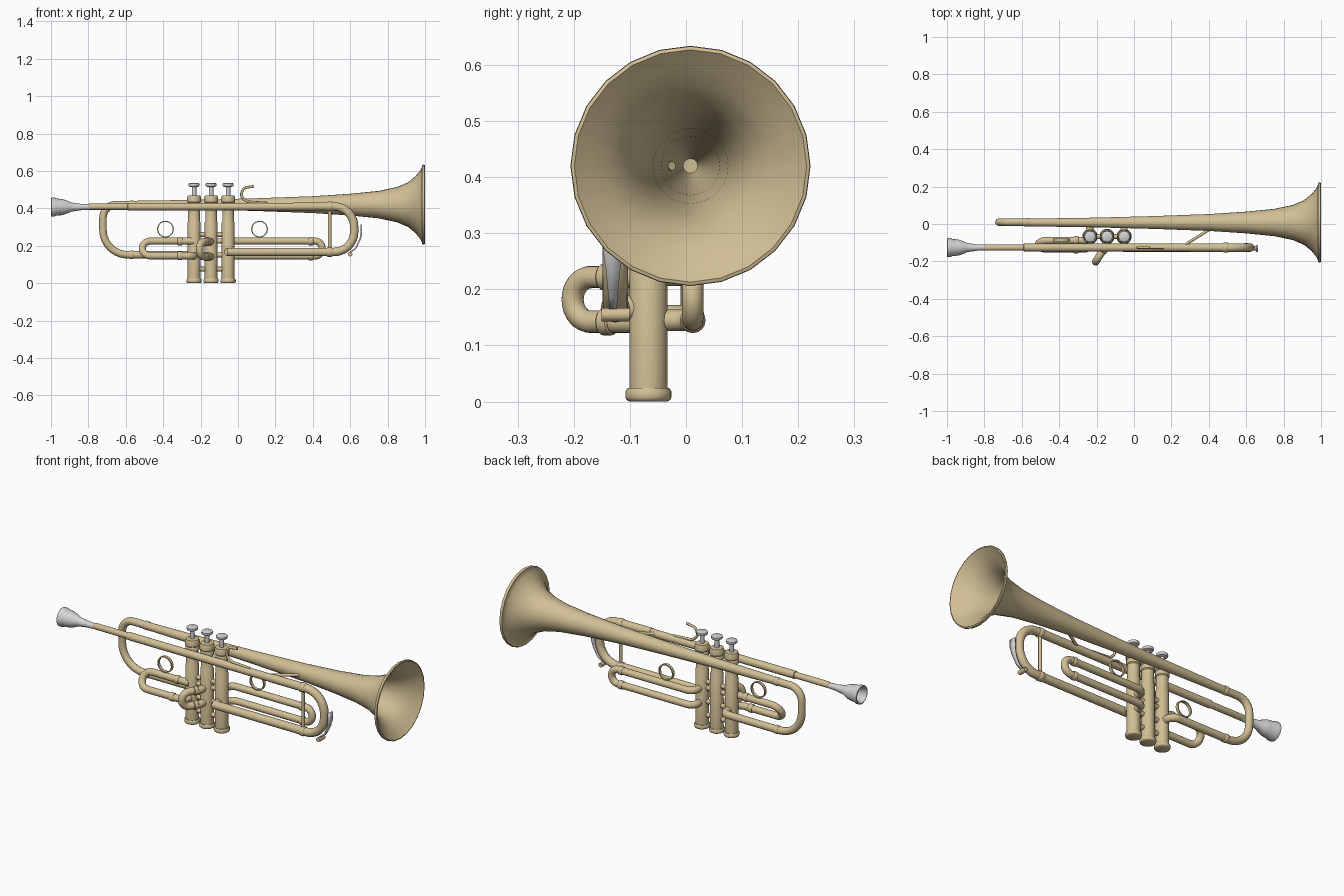
import bpy, math
from mathutils import Vector as V

if "Cube" in bpy.data.objects:
    bpy.data.objects.remove(bpy.data.objects["Cube"])


def material(name, rgb):
    m = bpy.data.materials.new(name)
    m.diffuse_color = (*rgb, 1)
    m.use_nodes = True
    m.node_tree.nodes["Principled BSDF"].inputs["Base Color"].default_value = m.diffuse_color
    return m


BRASS = material("brass", (0.64, 0.52, 0.30))
SILVER = material("silver", (0.66, 0.66, 0.67))


def add_mesh(name, verts, faces, mat):
    me = bpy.data.meshes.new(name)
    me.from_pydata(verts, [], faces)
    me.materials.append(mat)
    ob = bpy.data.objects.new(name, me)
    bpy.context.collection.objects.link(ob)
    return ob


def loft(name, pts, radii, mat=BRASS, sides=16, axis=None, caps=True):
    """Round section carried along points; a fixed axis turns it into a lathe."""
    pts = [V(p) for p in pts]
    n = len(pts)
    u, verts, faces = None, [], []
    for i, p in enumerate(pts):
        t = V(axis) if axis else (pts[min(i + 1, n - 1)] - pts[max(i - 1, 0)])
        t = t.normalized()
        if u is None:
            u = V((0, 0, 1)) if abs(t.z) < 0.9 else V((1, 0, 0))
        u = (u - t * u.dot(t)).normalized()
        w = t.cross(u)
        for k in range(sides):
            a = 2 * math.pi * k / sides
            verts.append(p + (u * math.cos(a) + w * math.sin(a)) * radii[i])
    for i in range(n - 1):
        for k in range(sides):
            a, b = i * sides + k, i * sides + (k + 1) % sides
            faces.append((a, b, b + sides, a + sides))
    if caps:
        faces.append(tuple(reversed(range(sides))))
        faces.append(tuple(range((n - 1) * sides, n * sides)))
    return add_mesh(name, verts, faces, mat)


def lathe(name, origin, axis, profile, mat=BRASS, sides=20, caps=True):
    o, d = V(origin), V(axis)
    return loft(name, [o + d * s for s, r in profile], [r for s, r in profile],
                mat, sides, axis, caps)


def tube(name, corners, r, bend=0.04, mat=BRASS, sides=16, steps=8):
    """Tube through corner points with rounded bends."""
    c = [V(p) for p in corners]
    pts = [c[0]]
    for a, p, b in zip(c, c[1:], c[2:]):
        d1, d2 = a - p, b - p
        half = d1.angle(d2) / 2
        t = min(bend / math.tan(half), 0.495 * d1.length, 0.495 * d2.length)
        rad = t * math.tan(half)
        d1.normalize()
        d2.normalize()
        cen = p + (d1 + d2).normalized() * rad / math.sin(half)
        v1, v2 = (p + d1 * t - cen).normalized(), (p + d2 * t - cen).normalized()
        pts += [cen + v1.slerp(v2, i / steps) * rad for i in range(steps + 1)]
    pts.append(c[-1])
    return loft(name, pts, [r] * len(pts), mat, sides)


def collar(name, x, y, z, r, length=0.025):
    h = length / 2
    lathe(name, (x, y, z), (1, 0, 0),
          [(-h, r - 0.003), (-h + 0.004, r), (h - 0.004, r), (h, r - 0.003)], sides=16)


VX = (-0.235, -0.144, -0.053)
VY = -0.067
LEAD = -0.126     # leadpipe depth
BY = 0.01         # bell depth

# Bell: long taper, flare, rolled rim and inside wall
outer = [(-0.59, 0.02), (-0.2, 0.026), (0.1, 0.034), (0.4, 0.045), (0.6, 0.058),
         (0.75, 0.073), (0.85, 0.094), (0.91, 0.12), (0.95, 0.153), (0.975, 0.184),
         (0.985, 0.205)]
rim = [(0.984, 0.211), (0.99, 0.214), (0.998, 0.213), (1.0, 0.207)]
inner = [(s, r - 0.006) for s, r in reversed(outer[3:10])]
lathe("bell", (0, BY - 0.002, 0.42), (1, 0, 0), outer + rim + inner + [(0.1, 0.013)],
      sides=24)

# Bell bow, returning to the first valve
tube("bell_bow", [(-0.58, BY, 0.42), (-0.722, BY, 0.42), (-0.722, BY, 0.152),
                  (VX[0], BY, 0.152), (VX[0], VY, 0.152)], 0.02, 0.134, steps=10)
for z in (0.42, 0.152):
    collar("bell_bow_collar", -0.57, BY, z, 0.023)

# Mouthpiece with hollow cup
lathe("mouthpiece", (0, LEAD, 0.407), (1, 0, 0),
      [(-0.94, 0.008), (-0.965, 0.03), (-0.992, 0.04), (-1.0, 0.045), (-0.998, 0.051),
       (-0.982, 0.051), (-0.972, 0.046), (-0.94, 0.043), (-0.915, 0.035), (-0.89, 0.024),
       (-0.86, 0.02), (-0.84, 0.017), (-0.79, 0.015)], SILVER)

# Leadpipe
lathe("leadpipe", (0, LEAD, 0.409), (1, 0, 0),
      [(-0.8, 0.015), (-0.79, 0.017), (-0.59, 0.017), (-0.588, 0.021), (-0.3, 0.021),
       (0.5, 0.021)], sides=16)

# Main tuning slide and its run back to the third valve
tube("tuning_slide", [(0.3, LEAD, 0.41), (0.621, LEAD, 0.41), (0.621, LEAD, 0.167),
                      (-0.06, LEAD, 0.167)], 0.0225, 0.108, steps=10)
for z in (0.41, 0.167):
    collar("tuning_slide_collar", 0.49, LEAD, z, 0.026, 0.03)
tube("tuning_slide_brace", [(0.49, LEAD, 0.17), (0.49, LEAD, 0.41)], 0.009)
tube("lower_pipe_joint", [(VX[2], VY, 0.167), (VX[2], LEAD, 0.167)], 0.022)

# Water key: tapering silver strip hugging the bow
strip = [(0.664, 0.315, 0.019), (0.664, 0.27, 0.018), (0.657, 0.235, 0.013),
         (0.633, 0.185, 0.008), (0.59, 0.152, 0.006)]
verts = [(x, LEAD - 0.004 + s * w, z) for x, z, w in strip for s in (-1, 1)]
key = add_mesh("water_key", verts,
               [(2 * i, 2 * i + 1, 2 * i + 3, 2 * i + 2) for i in range(4)], SILVER)
key.modifiers.new("thickness", "SOLIDIFY").thickness = 0.008
tube("water_key_pivot", [(0.6, LEAD - 0.025, 0.155), (0.6, LEAD + 0.025, 0.155)], 0.012)

# Valves
for i, x in enumerate(VX):
    n = f"valve_{i + 1}_"
    lathe(n + "casing", (x, VY, 0), (0, 0, 1),
          [(0.02, 0.034), (0.325, 0.034), (0.33, 0.031), (0.40, 0.031), (0.405, 0.036),
           (0.425, 0.036), (0.43, 0.033), (0.435, 0.038), (0.455, 0.038), (0.468, 0.033),
           (0.47, 0.02)])
    lathe(n + "bottom_cap", (x, VY, 0), (0, 0, 1),
          [(0, 0.034), (0.003, 0.039), (0.008, 0.041), (0.018, 0.041), (0.024, 0.037)])
    lathe(n + "stem", (x, VY, 0), (0, 0, 1), [(0.465, 0.012), (0.517, 0.012)], SILVER, 12)
    lathe(n + "button", (x, VY, 0), (0, 0, 1),
          [(0.513, 0.014), (0.518, 0.027), (0.524, 0.03), (0.532, 0.029), (0.535, 0.024)],
          SILVER)
for a, b in zip(VX, VX[1:]):
    for z in (0.075, 0.15, 0.225, 0.26):
        tube("valve_link", [(a, VY, z), (b, VY, z)], 0.013, sides=12)

# First valve slide (leaning outward at the bottom)
tube("first_slide", [(VX[0], -0.088, 0.225), (-0.512, -0.088, 0.225),
                     (-0.512, -0.134, 0.146), (VX[0], -0.134, 0.146),
                     (VX[0], VY, 0.146)], 0.019, 0.045)
collar("first_slide_collar", -0.31, -0.088, 0.225, 0.023)
collar("first_slide_collar", -0.31, -0.134, 0.146, 0.023)

# Second valve slide (short loop toward the front)
tube("second_slide", [(VX[1], VY, 0.222), (-0.152, -0.12, 0.222), (-0.205, -0.202, 0.222),
                      (-0.205, -0.202, 0.142), (-0.152, -0.12, 0.142), (VX[1], VY, 0.142)],
     0.02, 0.04)
for z in (0.222, 0.142):
    lathe("second_slide_collar", (-0.165, -0.14, z), (-0.54, -0.84, 0),
          [(-0.012, 0.021), (-0.009, 0.024), (0.009, 0.024), (0.012, 0.021)], sides=16)

# Third valve slide (behind, running toward the bell)
tube("third_slide", [(VX[2], VY, 0.225), (VX[2], 0.012, 0.225), (0.45, 0.012, 0.225),
                     (0.45, 0.012, 0.145), (VX[2], 0.012, 0.145), (VX[2], VY, 0.145)],
     0.019, 0.04)
for z in (0.225, 0.145):
    collar("third_slide_collar", 0.39, 0.012, z, 0.023)

# Finger rings
for x, y in ((-0.388, -0.086), (0.115, 0.008)):
    lathe("finger_ring", (x, y, 0.289), (0, 1, 0),
          [(-0.008, 0.039), (-0.008, 0.045), (0.008, 0.045), (0.008, 0.039),
           (-0.008, 0.039)], sides=24, caps=False)

# Finger hook on the leadpipe
tube("finger_hook", [(0.16, LEAD, 0.428), (0.05, LEAD, 0.435), (0.012, LEAD, 0.465),
                     (0.03, LEAD, 0.51), (0.085, LEAD, 0.518)], 0.007, 0.03, sides=10)

# Brace between leadpipe and bell
tube("bell_brace", [(0.25, LEAD, 0.415), (0.29, -0.1, 0.415), (0.41, -0.025, 0.42)],
     0.008, sides=10)

# Smooth shading, keeping hard edges
for ob in bpy.context.scene.objects:
    ob.select_set(True)
    bpy.context.view_layer.objects.active = ob
bpy.ops.object.mode_set(mode='EDIT')
bpy.ops.mesh.select_all(action='SELECT')
bpy.ops.mesh.normals_make_consistent(inside=False)
bpy.ops.object.mode_set(mode='OBJECT')
bpy.ops.object.shade_smooth_by_angle(angle=math.radians(40))
